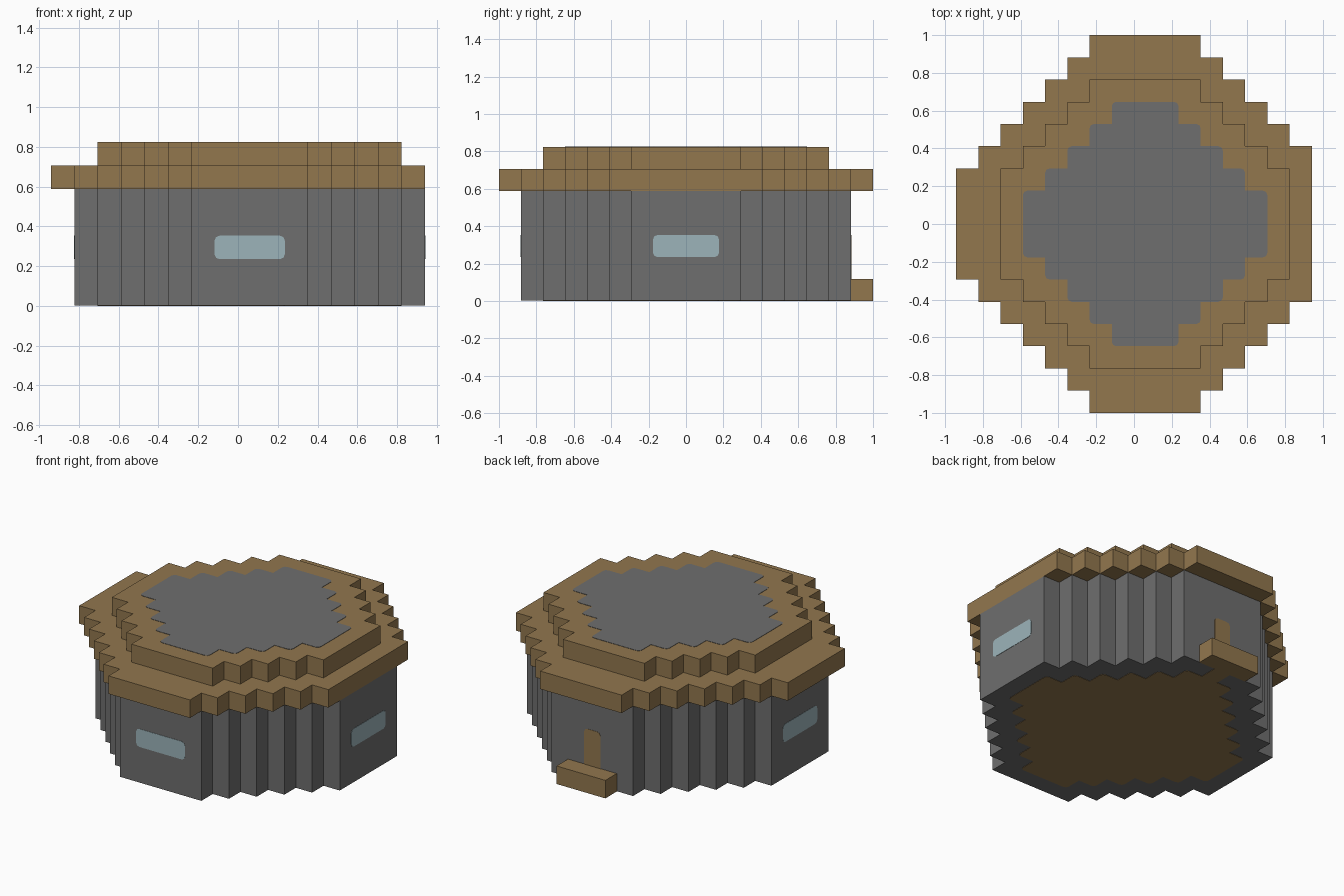
import bpy
import bmesh
from math import radians
from mathutils import Matrix, Vector

cube = bpy.data.objects.get("Cube")
if cube:
    bpy.data.objects.remove(cube, do_unlink=True)

U = 2 / 17            # size of one block
CENTRE_X = U / 2      # the building sits half a block off centre
SKIN = 0.002          # thickness of painted plates


def material(name, color):
    mat = bpy.data.materials.new(name)
    mat.use_nodes = True
    mat.diffuse_color = (*color, 1)
    mat.node_tree.nodes["Principled BSDF"].inputs["Base Color"].default_value = (*color, 1)
    return mat


stone = material("grey stone", (0.156, 0.156, 0.156))
wood = material("brown wood", (0.287, 0.184, 0.076))
glass = material("pale blue glass", (0.333, 0.456, 0.491))


def stepped_outline(half, flat, limit=99):
    """Stair-edged octagon in blocks, cut off at x = limit."""
    quarter = []
    for k in range(int(half - flat)):
        quarter += [(flat + k, half - k), (flat + k, half - k - 1)]
    quarter.append((half, flat))
    points = []
    for turn in range(4):
        points += quarter
        quarter = [(y, -x) for x, y in quarter]
    return [p for p in points if p[0] <= limit]


def rectangle(x0, x1, y0, y1):
    return [(x0, y0), (x0, y1), (x1, y1), (x1, y0)]


def soften(points, radius=0.2):
    """Round the outward corners of a clockwise outline."""
    result = []
    for i, p in enumerate(points):
        p = Vector(p)
        a = (Vector(points[i - 1]) - p).normalized()
        b = (Vector(points[(i + 1) % len(points)]) - p).normalized()
        if a.x * b.y - a.y * b.x > 0:
            result += [p + a * radius, p + (a + b) * radius * 0.29, p + b * radius]
        else:
            result.append(p)
    return result


def prism(name, outline, low, high, mat, placement=Matrix()):
    """Extrude a block outline between two heights in metres."""
    bm = bmesh.new()
    face = bm.faces.new([bm.verts.new((p[0] * U, p[1] * U, low)) for p in outline])
    new = bmesh.ops.extrude_face_region(bm, geom=[face])["geom"]
    bmesh.ops.translate(bm, vec=(0, 0, high - low),
                        verts=[v for v in new if isinstance(v, bmesh.types.BMVert)])
    bmesh.ops.recalc_face_normals(bm, faces=bm.faces)
    bm.transform(Matrix.Translation((CENTRE_X, 0, 0)) @ placement)
    mesh = bpy.data.meshes.new(name)
    bm.to_mesh(mesh)
    bm.free()
    mesh.materials.append(mat)
    obj = bpy.data.objects.new(name, mesh)
    bpy.context.collection.objects.link(obj)
    return obj


def wall_plate(name, outline, angle, mat):
    """Thin plate on the wall facing the given turn from the front."""
    place = (Matrix.Rotation(radians(angle), 4, "Z")
             @ Matrix.Translation((0, -7.5 * U, 0))
             @ Matrix.Rotation(radians(90), 4, "X"))
    return prism(name, soften(outline), -SKIN, SKIN, mat, place)


# Walls and the two roof tiers; the eave is flush with the left wall
prism("walls", stepped_outline(7.5, 2.5), SKIN, 5 * U, stone)
prism("roof_eave", stepped_outline(8.5, 2.5, 7.5), 5 * U, 6 * U, wood)
prism("roof_top", stepped_outline(6.5, 2.5), 6 * U, 7 * U, wood)
prism("roof_panel", soften(stepped_outline(5.5, 1.5)), 7 * U - SKIN, 7 * U + SKIN, stone)

# Wooden floor underside and doorway sill
prism("floor", soften(stepped_outline(6.5, 1.5)), 0, 2 * SKIN, wood)
prism("door_sill", rectangle(-0.5, 0.5, 6.5, 7.5), 0, 2 * SKIN, wood)

# Windows on front and both sides
for name, angle in (("front", 0), ("left", 90), ("right", -90)):
    wall_plate(name + "_window", rectangle(-1.5, 1.5, 2, 3), angle, glass)

# Back door and its step
wall_plate("back_door", rectangle(-0.5, 0.5, 0, 3), 180, wood)
prism("back_step", rectangle(-1.5, 1.5, 7.5, 8.5), 0, U, wood)
